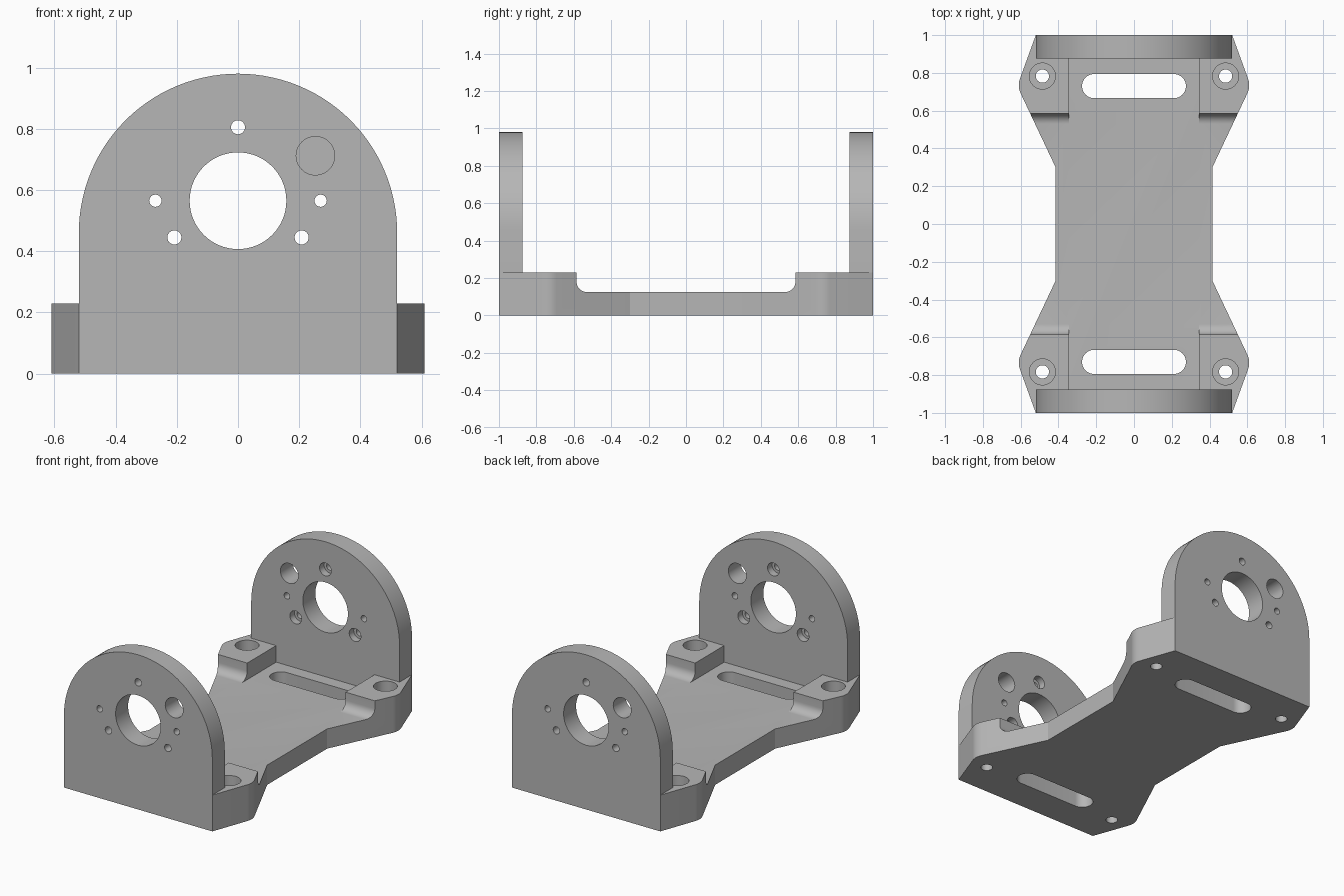
import bpy, bmesh, math
from mathutils import Matrix, Vector

if "Cube" in bpy.data.objects:
    bpy.data.objects.remove(bpy.data.objects["Cube"])

grey = bpy.data.materials.new("light_grey")
grey.diffuse_color = (0.47, 0.47, 0.47, 1)
grey.use_nodes = True
grey.node_tree.nodes["Principled BSDF"].inputs["Base Color"].default_value = grey.diffuse_color


def arc(cx, cy, r, a0, a1, n):
    """Points on an arc, angles in degrees."""
    return [(cx + r * math.cos(math.radians(a0 + (a1 - a0) * i / n)),
             cy + r * math.sin(math.radians(a0 + (a1 - a0) * i / n))) for i in range(n + 1)]


def prism(name, pts, axis, lo, hi):
    """Extrude a 2D profile along an axis: x takes (y,z), y takes (x,z), z takes (x,y)."""
    place = {"x": lambda p, d: (d, *p), "y": lambda p, d: (p[0], d, p[1]),
             "z": lambda p, d: (*p, d)}[axis]
    bm = bmesh.new()
    face = bm.faces.new([bm.verts.new(place(p, lo)) for p in pts])
    moved = bmesh.ops.extrude_face_region(bm, geom=[face])["geom"]
    step = Vector(place((0, 0), hi - lo))
    bmesh.ops.translate(bm, vec=step, verts=[v for v in moved if isinstance(v, bmesh.types.BMVert)])
    bmesh.ops.recalc_face_normals(bm, faces=bm.faces)
    mesh = bpy.data.meshes.new(name)
    bm.to_mesh(mesh)
    bm.free()
    mesh.materials.append(grey)
    ob = bpy.data.objects.new(name, mesh)
    bpy.context.collection.objects.link(ob)
    return ob


def combine(target, tool, operation="DIFFERENCE"):
    """Apply a boolean and discard the tool."""
    mod = target.modifiers.new("combine", "BOOLEAN")
    mod.operation, mod.object, mod.solver = operation, tool, "EXACT"
    bpy.context.view_layer.objects.active = target
    bpy.ops.object.modifier_apply(modifier=mod.name)
    bpy.data.objects.remove(tool)


def circle(x, y, r, n=32):
    return arc(x, y, r, 0, 360 * (n - 1) / n, n - 1)


# Waisted base outline with rounded ears
quarter = [(0.415, 0.30)] + arc(0.51, 0.735, 0.10, -25.4, 20.7, 8) + [(0.52, 1.0)]
right = [(x, -y) for x, y in reversed(quarter)] + quarter
bracket = prism("mounting_bracket", right + [(-x, -y) for x, y in right], "z", 0, 0.23)

# Lowered middle with filleted ends, leaving four corner blocks
floor, end, r = 0.125, 0.585, 0.055
side = [(end, 0.4)] + arc(end - r, floor + r, r, 0, -90, 8)
combine(bracket, prism("middle_cut", side + [(-y, z) for y, z in reversed(side)], "x", -0.8, 0.8))
combine(bracket, prism("channel_cut", [(-0.345, -0.875), (0.345, -0.875), (0.345, 0.875),
                                       (-0.345, 0.875)], "z", floor, 0.4))

# Arched end plates
arch = [(-0.52, 0), (0.52, 0)] + arc(0, 0.46, 0.52, 0, 180, 56)
for lo, hi in ((-1, -0.875), (0.875, 1)):
    combine(bracket, prism("end_plate", arch, "y", lo, hi), "UNION")

for s in (-1, 1):
    outer, inner = s * 1.1, s * 0.8

    def drill(x, z, radius, n=32, start=inner):
        combine(bracket, prism("drill", circle(x, z, radius, n), "y",
                               min(start, outer if start == inner else inner),
                               max(start, outer if start == inner else inner)))

    # Shaft hole, offset hole, and small side holes
    drill(0, 0.565, 0.158, 64)
    drill(-s * 0.253, 0.712, 0.063)
    for x in (-0.27, 0.27):
        drill(x, 0.565, 0.02, 24)
    # Three screw holes, counterbored on the inner face
    for a in (90, 210, 330):
        x = 0.24 * math.cos(math.radians(a))
        z = 0.565 + 0.24 * math.sin(math.radians(a))
        drill(x, z, 0.023, 24)
        drill(x, z, 0.041, 32, s * 0.92)
    # Slot through the floor
    slot = arc(0.211, s * 0.73, 0.064, -90, 90, 16) + arc(-0.211, s * 0.73, 0.064, 90, 270, 16)
    combine(bracket, prism("slot_cut", slot, "z", -0.1, 0.4))
    # Corner bolt holes with deep counterbores
    for x in (-0.485, 0.485):
        combine(bracket, prism("bolt_cut", circle(x, s * 0.783, 0.035), "z", -0.1, 0.4))
        combine(bracket, prism("bolt_head_cut", circle(x, s * 0.783, 0.069), "z", 0.11, 0.4))

# Smooth curved walls, keep machined edges crisp
bracket.select_set(True)
bpy.context.view_layer.objects.active = bracket
bpy.ops.object.shade_smooth_by_angle(angle=math.radians(20))
